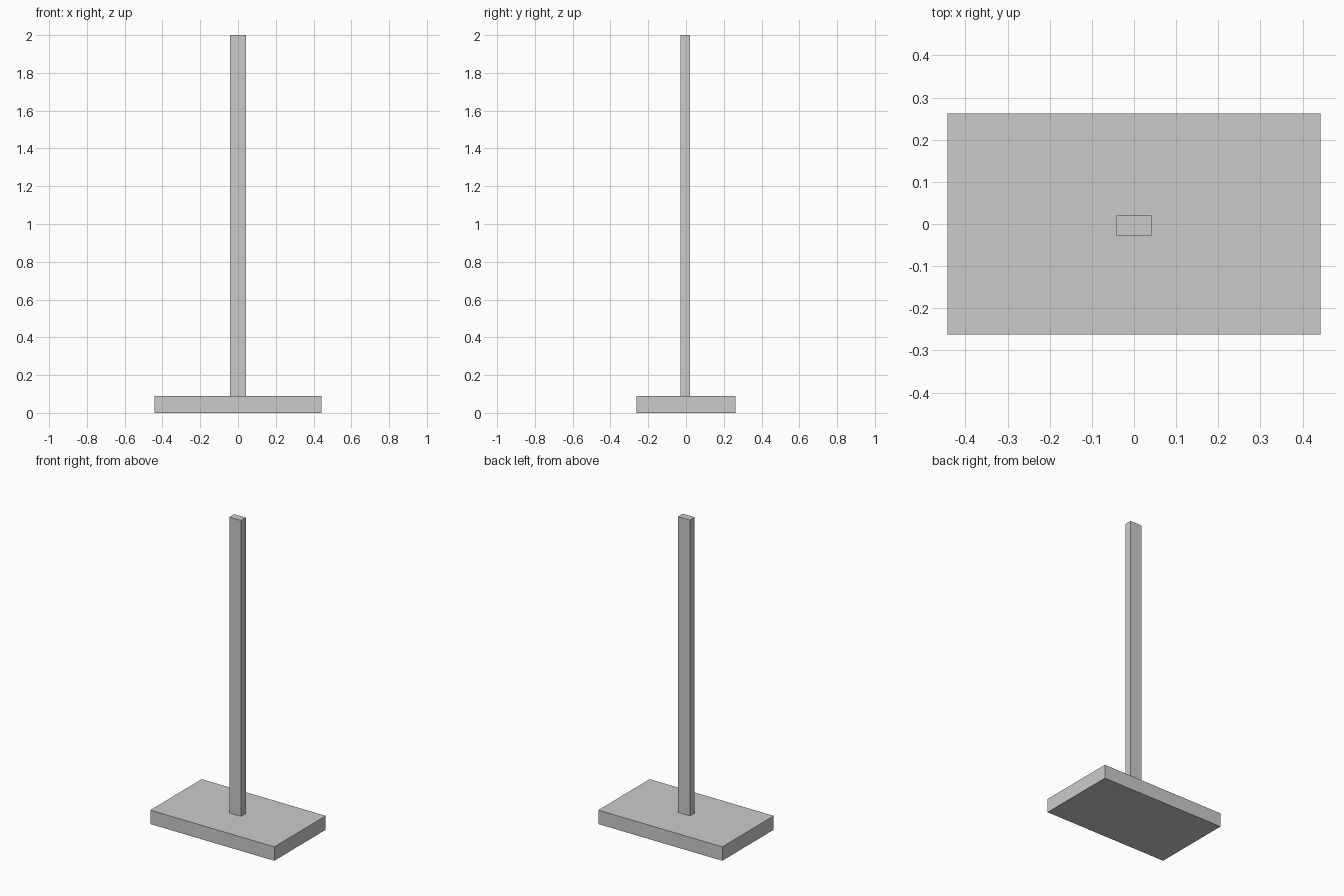
import bpy

if "Cube" in bpy.data.objects:
    bpy.data.objects.remove(bpy.data.objects["Cube"])


def box(name, x, y, z):
    """Box spanning the given (min, max) ranges."""
    spans = (x, y, z)
    centre = [(a + b) / 2 for a, b in spans]
    bpy.ops.mesh.primitive_cube_add(size=1, location=centre)
    obj = bpy.context.object
    obj.name = name
    obj.scale = [b - a for a, b in spans]
    bpy.ops.object.transform_apply(location=False, rotation=False, scale=True)
    return obj


BASE_TOP = 0.09

# Flat rectangular foot
box("base", (-0.443, 0.443), (-0.262, 0.262), (0, BASE_TOP))

# Upright post, set slightly towards the front
box("post", (-0.042, 0.042), (-0.028, 0.02), (BASE_TOP, 2.0))
